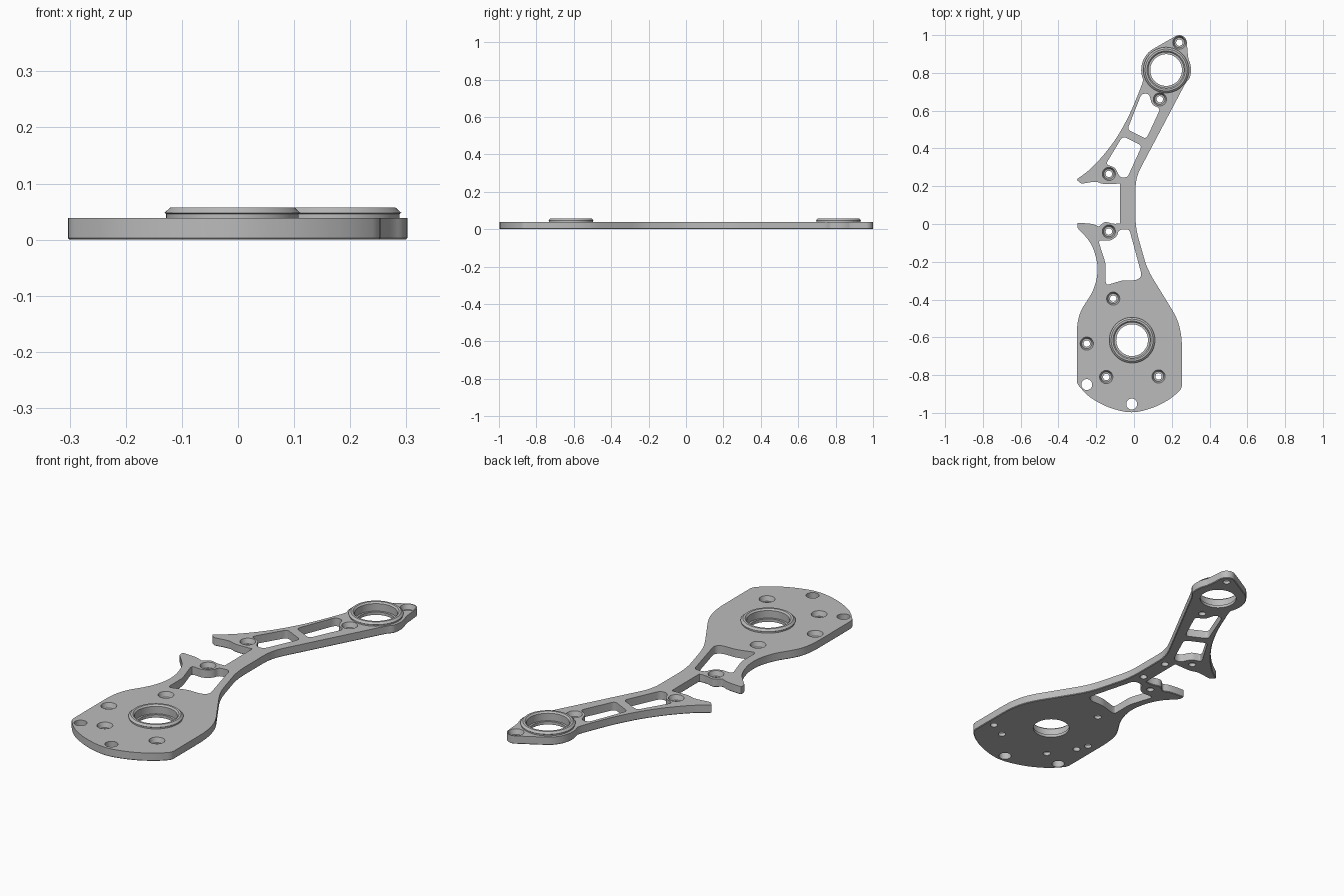
import bpy
import bmesh
import math
from mathutils import Vector

TOP = 0.039          # plate thickness
RIM = 0.057          # height of the raised bearing rims
BELOW, ABOVE = -0.02, 0.09

cube = bpy.data.objects.get("Cube")
if cube:
    bpy.data.objects.remove(cube, do_unlink=True)

grey = bpy.data.materials.new("satin grey")
grey.use_nodes = True
colour = (0.5, 0.5, 0.5, 1)
grey.diffuse_color = colour
grey.node_tree.nodes["Principled BSDF"].inputs["Base Color"].default_value = colour


def arc(cx, cy, radius, start, end, steps):
    """Points along a circular arc, angles in degrees."""
    points = []
    for i in range(steps + 1):
        a = math.radians(start + (end - start) * i / steps)
        points.append((cx + radius * math.cos(a), cy + radius * math.sin(a)))
    return points


def soften(points, radius, steps=4):
    """Round each corner of a closed outline; a third value overrides the radius."""
    result = []
    for i, point in enumerate(points):
        here = Vector(point[:2])
        before = Vector(points[i - 1][:2]) - here
        after = Vector(points[(i + 1) % len(points)][:2]) - here
        reach = point[2] if len(point) > 2 else radius
        a = here + before.normalized() * min(reach, before.length * 0.45)
        b = here + after.normalized() * min(reach, after.length * 0.45)
        for k in range(steps + 1):
            t = k / steps
            result.append(a * (1 - t) ** 2 + here * 2 * t * (1 - t) + b * t * t)
    return result


def loft(bm, loops):
    """Closed solid through a stack of matching loops."""
    rings = [[bm.verts.new(p) for p in loop] for loop in loops]
    count = len(rings[0])
    faces = [bm.faces.new(rings[0][::-1]), bm.faces.new(rings[-1])]
    for low, high in zip(rings, rings[1:]):
        for i in range(count):
            j = (i + 1) % count
            faces.append(bm.faces.new((low[i], low[j], high[j], high[i])))
    return faces


def prism(bm, outline, bottom, top):
    return loft(bm, [[(p[0], p[1], z) for p in outline] for z in (bottom, top)])


def lathe(bm, centre, profile, sides=32):
    """Turned solid from (radius, height) pairs."""
    step = 360 / sides
    loft(bm, [[(x, y, z) for x, y in arc(*centre, r, 0, 360 - step, sides - 1)]
              for r, z in profile])


def make_object(name, bm):
    bmesh.ops.recalc_face_normals(bm, faces=bm.faces)
    mesh = bpy.data.meshes.new(name)
    bm.to_mesh(mesh)
    bm.free()
    mesh.materials.append(grey)
    obj = bpy.data.objects.new(name, mesh)
    bpy.context.collection.objects.link(obj)
    return obj


def combine(target, tool, operation):
    """Apply a boolean and discard the helper."""
    tool.hide_render = True
    mod = target.modifiers.new(operation.lower(), "BOOLEAN")
    mod.operation, mod.solver, mod.object = operation, "EXACT", tool
    bpy.context.view_layer.objects.active = target
    bpy.ops.object.modifier_apply(modifier=mod.name)
    bpy.data.objects.remove(tool, do_unlink=True)


pivot_large = (-0.01, -0.615)
pivot_small = (0.17, 0.815)

# Plate outline, anticlockwise from the lower right of the wide end
outline = [(0.254, -0.87, 0.02), (0.254, -0.6), (0.23, -0.5), (0.07, -0.24),
           (0.008, -0.02), (0.008, 0.245), (0.275, 0.75, 0.02)]
outline += arc(*pivot_small, 0.132, -20, 28, 8)
outline += arc(0.24, 0.96, 0.04, 0, 118, 8)
outline += arc(*pivot_small, 0.132, 125, 205, 10)
# Upper fin, column and lower fin
outline += [(0.015, 0.67), (-0.025, 0.575), (-0.085, 0.465), (-0.155, 0.37),
            (-0.235, 0.285), (-0.305, 0.235, 0.01), (-0.28, 0.213, 0.01),
            (-0.2, 0.226), (-0.165, 0.21), (-0.073, 0.214, 0.005),
            (-0.073, 0.003, 0.005), (-0.11, 0), (-0.155, 0.015),
            (-0.185, -0.015, 0.01), (-0.22, 0.002),
            (-0.3, 0.006, 0.008), (-0.3, -0.02, 0.01), (-0.225, -0.1),
            (-0.193, -0.2), (-0.193, -0.28), (-0.22, -0.365), (-0.285, -0.46),
            (-0.303, -0.54), (-0.303, -0.845, 0.02)]
# Shallow curved lower edge
outline += [(-0.24, -0.916), (-0.14, -0.972), (-0.012, -1.004),
            (0.11, -0.972), (0.2, -0.922)]

bm = bmesh.new()
prism(bm, soften(outline, 0.06), 0, TOP)
bmesh.ops.remove_doubles(bm, verts=bm.verts, dist=0.0008)
bottom_edges = [e for e in bm.edges if all(v.co.z < 0.001 for v in e.verts)]
bmesh.ops.bevel(bm, geom=bottom_edges, offset=0.003, segments=1, affect="EDGES")
plate = make_object("arm_plate", bm)

# Raised bearing rims
bm = bmesh.new()
for centre in (pivot_large, pivot_small):
    lathe(bm, centre, [(0.118, 0.015), (0.118, 0.046), (0.121, 0.048),
                       (0.111, RIM)], 64)
combine(plate, make_object("bearing_rims", bm), "UNION")

# Windows through the arm
windows = [
    [(-0.08, -0.03), (-0.025, -0.027), (0.042, -0.275), (0.015, -0.298),
     (-0.06, -0.298), (-0.15, -0.325), (-0.15, -0.21), (-0.19, -0.085),
     (-0.125, -0.09), (-0.09, -0.065)],
    [(-0.15, 0.315), (-0.06, 0.465), (0.042, 0.415), (-0.035, 0.246),
     (-0.075, 0.246), (-0.1, 0.3)],
    [(0.04, 0.69), (0.08, 0.69), (0.095, 0.63), (0.14, 0.612),
     (0.065, 0.45), (-0.035, 0.5)],
]
bm = bmesh.new()
for window in windows:
    prism(bm, soften(window, 0.02), BELOW, ABOVE)

# Stepped bearing bores
for centre in (pivot_large, pivot_small):
    lathe(bm, centre, [(0.084, BELOW), (0.084, 0.014), (0.094, 0.014),
                       (0.094, 0.05), (0.101, RIM), (0.101, ABOVE)], 64)

# Countersunk screw holes
for centre in [(-0.133, -0.04), (-0.133, 0.265), (-0.11, -0.395),
               (-0.25, -0.633), (-0.147, -0.81), (0.13, -0.807),
               (0.137, 0.66), (0.24, 0.96)]:
    lathe(bm, centre, [(0.017, BELOW), (0.017, 0.016), (0.027, 0.016),
                       (0.035, TOP), (0.035, ABOVE)])

# Plain through holes
for centre in [(-0.25, -0.85), (-0.012, -0.953)]:
    lathe(bm, centre, [(0.029, BELOW), (0.029, ABOVE)])

# Blind dowel holes in the underside
for centre in [(-0.033, 0.03), (-0.033, 0.185), (-0.228, -0.69), (0.214, -0.765)]:
    lathe(bm, centre, [(0.017, BELOW), (0.017, 0.025)])
combine(plate, make_object("hole_cutter", bm), "DIFFERENCE")

# Smooth the curved walls, keep the machined edges
bpy.ops.object.select_all(action="DESELECT")
plate.select_set(True)
bpy.context.view_layer.objects.active = plate
bpy.ops.object.shade_smooth_by_angle(angle=math.radians(25))
